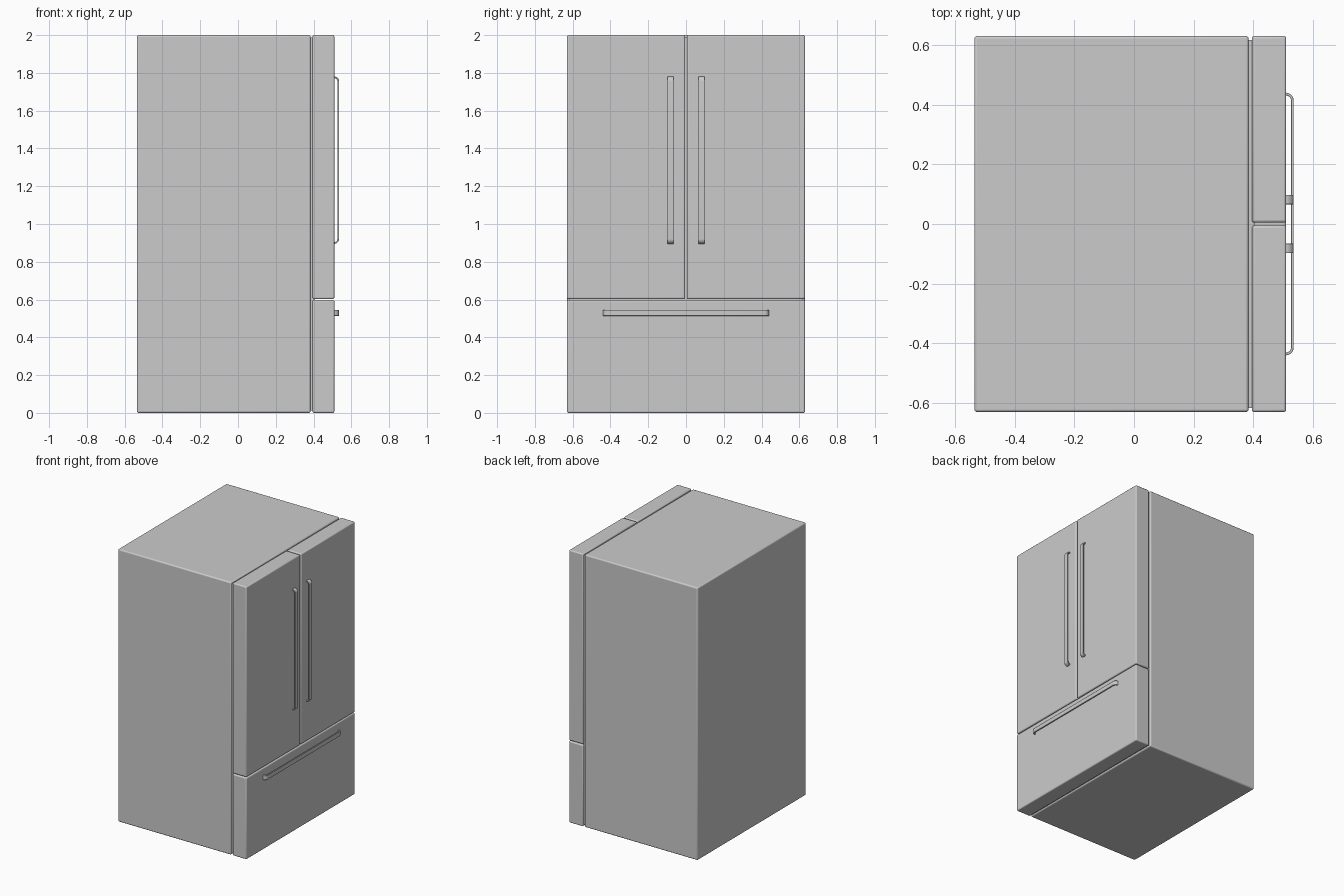
import bpy, bmesh, math
from mathutils import Vector

if "Cube" in bpy.data.objects:
    bpy.data.objects.remove(bpy.data.objects["Cube"])


def finish(name, bm, bevel, segments):
    bmesh.ops.recalc_face_normals(bm, faces=bm.faces)
    mesh = bpy.data.meshes.new(name)
    bm.to_mesh(mesh)
    bm.free()
    obj = bpy.data.objects.new(name, mesh)
    bpy.context.collection.objects.link(obj)
    if bevel:
        mod = obj.modifiers.new("Bevel", "BEVEL")
        mod.width = bevel
        mod.segments = segments
        mod.limit_method = 'ANGLE'
        mod.angle_limit = math.radians(40)
    bpy.ops.object.select_all(action='DESELECT')
    bpy.context.view_layer.objects.active = obj
    obj.select_set(True)
    bpy.ops.object.shade_smooth_by_angle(angle=math.radians(35))
    return obj


def box(name, x, y, z, bevel=0.0, segments=3):
    bm = bmesh.new()
    bmesh.ops.create_cube(bm, size=1)
    for v in bm.verts:
        v.co = Vector([(r[0] + r[1]) / 2 + c * (r[1] - r[0])
                       for c, r in zip(v.co, (x, y, z))])
    return finish(name, bm, bevel, segments)


def handle(name, half_length, width, place):
    # flat bar whose ends curl back into the door
    root, out, thick, radius, steps = 0.506, 0.535, 0.009, 0.026, 8

    def curl(r):
        return [((half_length - radius) + r * math.cos(a), out - radius + r * math.sin(a))
                for a in (math.pi / 2 * i / steps for i in range(steps + 1))]

    outer = [(half_length, root)] + curl(radius)
    inner = [(half_length - thick, root)] + curl(radius - thick)
    half = list(zip(outer, inner))
    pairs = half + [((-o[0], o[1]), (-i[0], i[1])) for o, i in reversed(half)]

    bm = bmesh.new()
    rings = []
    for o, i in pairs:
        rings.append([bm.verts.new(place(p[0], p[1], s * width / 2))
                      for p, s in ((o, -1), (o, 1), (i, 1), (i, -1))])
    for a, b in zip(rings, rings[1:]):
        for k in range(4):
            n = (k + 1) % 4
            bm.faces.new((a[k], a[n], b[n], b[k]))
    bm.faces.new(rings[0])
    bm.faces.new(rings[-1])
    return finish(name, bm, 0.002, 2)


# cabinet and the recessed seal between cabinet and doors
box("cabinet", (-0.535, 0.384), (-0.63, 0.63), (0, 2), 0.009)
box("door_seal", (0.375, 0.405), (-0.617, 0.617), (0.012, 1.988))

# freezer drawer
box("freezer_drawer", (0.395, 0.51), (-0.63, 0.63), (0, 0.598), 0.008)
handle("drawer_handle", 0.44, 0.032, lambda l, o, w: (o, l, 0.53 + w))

# pair of upper doors with vertical handles
for side, s in (("left", -1), ("right", 1)):
    box(f"{side}_door", (0.395, 0.51), sorted((s * 0.005, s * 0.63)), (0.603, 2), 0.008)
    handle(f"{side}_door_handle", 0.443, 0.032,
           lambda l, o, w, s=s: (o, s * 0.082 + w, 1.338 + l))
